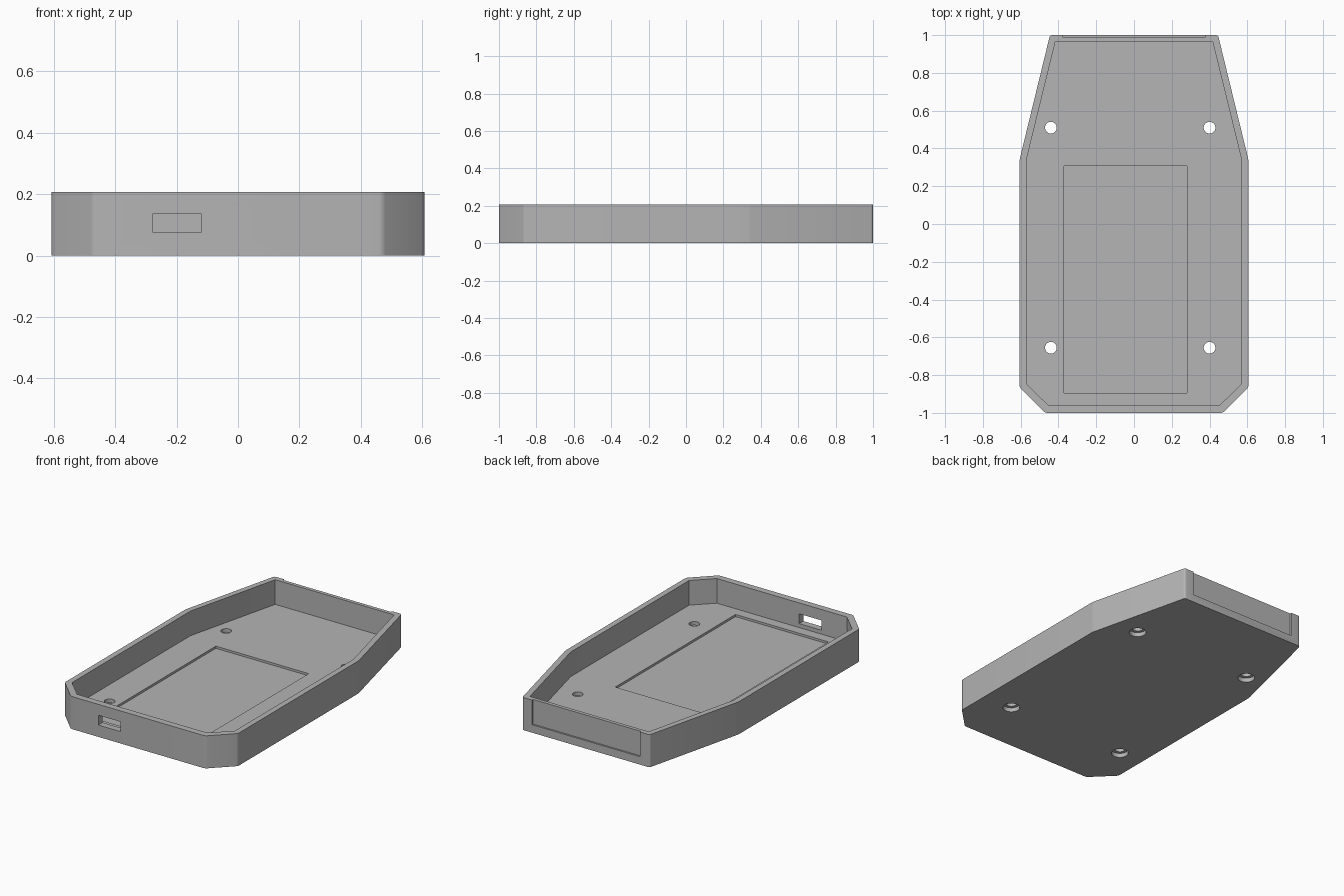
import bpy, bmesh

cube = bpy.data.objects.get("Cube")
if cube:
    bpy.data.objects.remove(cube, do_unlink=True)

HEIGHT, FLOOR = 0.206, 0.05

grey = bpy.data.materials.new("plain grey")
grey.use_nodes = True
grey.diffuse_color = (0.46, 0.46, 0.46, 1)
grey.node_tree.nodes["Principled BSDF"].inputs["Base Color"].default_value = (0.46, 0.46, 0.46, 1)


def add_object(name, bm):
    bmesh.ops.recalc_face_normals(bm, faces=bm.faces)
    mesh = bpy.data.meshes.new(name)
    bm.to_mesh(mesh)
    bm.free()
    mesh.materials.append(grey)
    obj = bpy.data.objects.new(name, mesh)
    bpy.context.collection.objects.link(obj)
    return obj


def prism(name, half, z0, z1, rounding=0):
    """Extrude a half outline, mirrored in x, from z0 to z1."""
    outline = half + [(-x, y) for x, y in reversed(half)]
    bm = bmesh.new()
    face = bm.faces.new([bm.verts.new((x, y, z0)) for x, y in outline])
    up = bmesh.ops.extrude_face_region(bm, geom=[face])["geom"]
    bmesh.ops.translate(bm, vec=(0, 0, z1 - z0),
                        verts=[v for v in up if isinstance(v, bmesh.types.BMVert)])
    if rounding:
        upright = [e for e in bm.edges if abs(e.verts[0].co.z - e.verts[1].co.z) > 0.01]
        bmesh.ops.bevel(bm, geom=upright, offset=rounding, segments=4,
                        profile=0.5, affect='EDGES')
    return add_object(name, bm)


def box(name, low, high):
    bm = bmesh.new()
    bmesh.ops.create_cube(bm, size=1)
    for v in bm.verts:
        v.co = [low[i] if v.co[i] < 0 else high[i] for i in range(3)]
    return add_object(name, bm)


def cylinder(name, x, y, radius, z0, z1):
    bm = bmesh.new()
    bmesh.ops.create_cone(bm, cap_ends=True, segments=40, radius1=radius,
                          radius2=radius, depth=z1 - z0)
    bmesh.ops.translate(bm, vec=(x, y, (z0 + z1) / 2), verts=bm.verts)
    return add_object(name, bm)


# Outer body with softly rounded upright corners
tray = prism("case_tray", [(0.47, -1), (0.606, -0.865), (0.606, 0.34), (0.445, 1)],
             0, HEIGHT, rounding=0.012)

# Inner cavity, shallow floor pocket, front port and rear panel recess
cutters = [
    prism("cavity_cutter", [(0.455, -0.958), (0.57, -0.845), (0.57, 0.338), (0.416, 0.966)],
          FLOOR, 0.4),
    box("floor_pocket_cutter", (-0.37, -0.895, FLOOR - 0.014), (0.28, 0.307, 0.1)),
    box("port_cutter", (-0.277, -1.1, 0.075), (-0.121, -0.9, 0.137)),
    box("rear_panel_cutter", (-0.378, 0.989, FLOOR), (0.378, 1.1, 0.4)),
]

# Counterbored screw holes
for x in (-0.44, 0.4):
    for y in (-0.655, 0.51):
        cutters.append(cylinder("screw_hole_cutter", x, y, 0.031, -0.1, 0.1))
        cutters.append(cylinder("counterbore_cutter", x, y, 0.05, -0.1, 0.027))

for cutter in cutters:
    cutter.hide_render = True
    mod = tray.modifiers.new(cutter.name, 'BOOLEAN')
    mod.operation = 'DIFFERENCE'
    mod.solver = 'EXACT'
    mod.object = cutter

# Apply the cuts and remove the cutters
bpy.context.view_layer.objects.active = tray
tray.select_set(True)
for mod in list(tray.modifiers):
    bpy.ops.object.modifier_apply(modifier=mod.name)
for cutter in cutters:
    bpy.data.objects.remove(cutter, do_unlink=True)

bpy.ops.object.shade_smooth_by_angle(angle=0.44)
